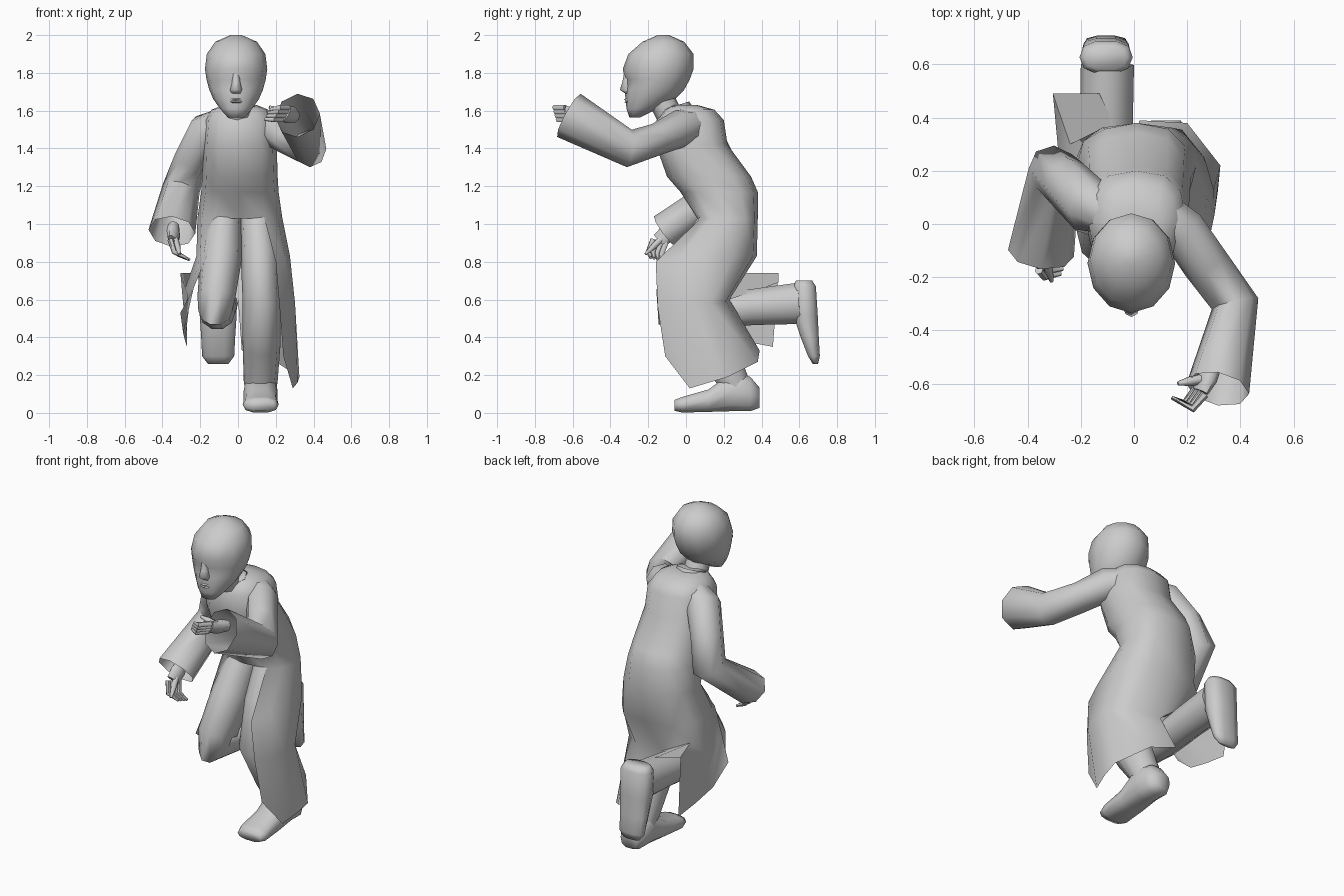
import bpy, bmesh, math
from mathutils import Vector as V

UP = (0, 0, 1)


def finish(name, bm, angle=60):
    bmesh.ops.recalc_face_normals(bm, faces=bm.faces)
    me = bpy.data.meshes.new(name)
    bm.to_mesh(me)
    bm.free()
    me.polygons.foreach_set("use_smooth", [True] * len(me.polygons))
    me.set_sharp_from_angle(angle=math.radians(angle))
    ob = bpy.data.objects.new(name, me)
    bpy.context.collection.objects.link(ob)
    return ob


def loft(name, stations, n=10, hint=(1, 0, 0), normal=None, caps=(True, True),
         tweak=None, angle=60, square=1.0):
    """Skin oval rings; station = x, y, z, radius along hint, other radius. square < 1 is boxier."""
    def bend(v):
        return math.copysign(abs(v) ** square, v) if abs(v) > 1e-6 else 0.0

    bm = bmesh.new()
    c = [V(s[:3]) for s in stations]
    rings = []
    for i, s in enumerate(stations):
        if normal:
            t = V(normal)
        else:
            t = V()
            if i > 0:
                t += (c[i] - c[i - 1]).normalized()
            if i < len(c) - 1:
                t += (c[i + 1] - c[i]).normalized()
            t.normalize()
        a = (V(hint) - t * V(hint).dot(t)).normalized()
        b = t.cross(a)
        rings.append([bm.verts.new(c[i] + a * s[3] * bend(math.cos(k * math.tau / n))
                                   + b * s[4] * bend(math.sin(k * math.tau / n))) for k in range(n)])
    for r, q in zip(rings, rings[1:]):
        for k in range(n):
            bm.faces.new((r[k], r[(k + 1) % n], q[(k + 1) % n], q[k]))
    for use, ring in zip(caps, (rings[0], rings[-1])):
        if use:
            bm.faces.new(ring)
    if tweak:
        tweak(rings, bm)
    return finish(name, bm, angle)


def stack(rows, x=0.0):
    """Rows of (z, y front, y back, half width) to level rings."""
    return [(x, (f + b) / 2, z, w, (b - f) / 2) for z, f, b, w in rows]


# Head with sunken eye sockets
def face(rings, bm):
    for k in (8, 10):
        rings[4][k].co.y += 0.03
        rings[3][k].co.y += 0.012
    rings[4][9].co.y += 0.008


loft("head", stack([(1.565, -0.30, -0.24, 0.045), (1.61, -0.315, -0.15, 0.085),
                    (1.66, -0.32, -0.06, 0.12), (1.71, -0.325, -0.01, 0.142),
                    (1.765, -0.33, 0.02, 0.157), (1.82, -0.335, 0.04, 0.165),
                    (1.90, -0.305, 0.04, 0.155), (1.965, -0.23, -0.01, 0.11),
                    (2.0, -0.15, -0.09, 0.03)], -0.01), 12, normal=UP, tweak=face, angle=80)
loft("nose", stack([(1.69, -0.32, -0.28, 0.03), (1.71, -0.35, -0.27, 0.032),
                    (1.75, -0.337, -0.27, 0.024), (1.80, -0.328, -0.28, 0.02)], -0.01),
     8, normal=UP, angle=80)
loft("lips", stack([(1.635, -0.31, -0.27, 0.02), (1.645, -0.325, -0.26, 0.038),
                    (1.652, -0.318, -0.26, 0.042), (1.66, -0.328, -0.26, 0.038),
                    (1.67, -0.315, -0.27, 0.02)], -0.01), 8, normal=UP)
loft("neck", [(0, -0.05, 1.50, 0.075, 0.07), (0, -0.13, 1.66, 0.07, 0.07)], 8)
loft("collar", [(0, -0.04, 1.56, 0.10, 0.10), (0, -0.06, 1.625, 0.09, 0.08)], 8, caps=(False, False))

# Coat skirt rows from front edge to back seam, hung on the body's last ring
LEFT = [
    [(0.20, -0.16, 0.80), (0.25, -0.04, 0.82), (0.275, 0.10, 0.83), (0.265, 0.25, 0.83),
     (0.18, 0.355, 0.83), (0, 0.375, 0.83)],
    [(0.22, -0.15, 0.56), (0.28, -0.07, 0.57), (0.302, 0.03, 0.58), (0.30, 0.13, 0.58),
     (0.20, 0.21, 0.59), (0, 0.23, 0.60)],
    [(0.24, -0.11, 0.30), (0.29, 0.02, 0.13), (0.315, 0.12, 0.16), (0.325, 0.22, 0.19),
     (0.20, 0.38, 0.27), (0.02, 0.39, 0.33)]]
RIGHT = [
    [(-0.17, -0.04, 0.82), (-0.20, 0.02, 0.83), (-0.22, 0.12, 0.83), (-0.22, 0.24, 0.83),
     (-0.15, 0.345, 0.83), (0, 0.375, 0.83)],
    [(-0.235, -0.02, 0.66), (-0.25, 0.04, 0.64), (-0.27, 0.13, 0.63), (-0.28, 0.22, 0.66),
     (-0.24, 0.30, 0.74), (0, 0.23, 0.60)],
    [(-0.305, 0.02, 0.53), (-0.29, 0.15, 0.42), (-0.28, 0.30, 0.38), (-0.27, 0.46, 0.35),
     (-0.305, 0.49, 0.74), (-0.13, 0.49, 0.69)]]


def skirt(rings, bm):
    hem = rings[-1]
    for rows, cols in ((LEFT, (10, 11, 0, 1, 2, 3)), (RIGHT, (8, 7, 6, 5, 4, 3))):
        prev = [hem[k] for k in cols]
        for row in rows:
            cur = [bm.verts.new(p) for p in row]
            for k in range(5):
                bm.faces.new((prev[k], prev[k + 1], cur[k + 1], cur[k]))
            prev = cur
    bmesh.ops.remove_doubles(bm, verts=bm.verts, dist=0.0005)


# Long coat: body with the split skirt
loft("coat", stack([(1.63, -0.07, 0.06, 0.09), (1.605, -0.12, 0.15, 0.15),
                    (1.55, -0.155, 0.20, 0.185), (1.42, -0.16, 0.22, 0.195),
                    (1.25, -0.10, 0.345, 0.20), (1.17, -0.03, 0.38, 0.205),
                    (1.03, 0.06, 0.38, 0.225)], 0.01), 12, normal=UP, caps=(True, False),
     tweak=skirt, angle=85, square=0.8)

# Trousers: standing left leg, raised right leg
loft("left_leg", [(0.10, 0.20, 1.05, 0.09, 0.11), (0.115, 0.09, 0.82, 0.10, 0.13),
                  (0.125, 0.02, 0.58, 0.10, 0.13), (0.125, 0.15, 0.36, 0.10, 0.12),
                  (0.12, 0.25, 0.17, 0.09, 0.085), (0.12, 0.27, 0.10, 0.08, 0.08)], 10)
loft("right_leg", [(-0.07, 0.20, 1.05, 0.09, 0.11), (-0.09, 0.07, 0.82, 0.11, 0.13),
                   (-0.115, -0.035, 0.61, 0.10, 0.135), (-0.12, -0.05, 0.54, 0.09, 0.125),
                   (-0.11, 0.12, 0.53, 0.095, 0.09), (-0.105, 0.35, 0.56, 0.10, 0.10),
                   (-0.10, 0.60, 0.58, 0.10, 0.115)], 10)

# Shoes
loft("left_shoe", [(0.12, 0.39, 0.08, 0.055, 0.055), (0.12, 0.34, 0.10, 0.085, 0.095),
                   (0.12, 0.25, 0.115, 0.09, 0.11), (0.12, 0.12, 0.065, 0.09, 0.062),
                   (0.12, -0.02, 0.043, 0.095, 0.043), (0.12, -0.06, 0.04, 0.08, 0.03)],
     10, normal=(0, 1, 0), angle=85, square=0.8)
loft("right_shoe", stack([(0.70, 0.58, 0.67, 0.08), (0.67, 0.565, 0.69, 0.10),
                          (0.52, 0.565, 0.70, 0.098), (0.40, 0.605, 0.705, 0.09),
                          (0.30, 0.645, 0.71, 0.085), (0.26, 0.67, 0.70, 0.055)], -0.105),
     10, normal=UP, angle=85, square=0.8)

# Wide sleeves, open at the cuffs
loft("left_sleeve", [(0.08, 0.06, 1.53, 0.08, 0.08), (0.18, -0.02, 1.51, 0.09, 0.10),
                     (0.27, -0.15, 1.45, 0.09, 0.085), (0.38, -0.30, 1.40, 0.09, 0.10),
                     (0.315, -0.62, 1.575, 0.12, 0.13)], 8, caps=(True, False))
loft("right_sleeve", [(-0.10, 0.04, 1.53, 0.08, 0.08), (-0.17, 0.07, 1.49, 0.10, 0.11),
                      (-0.25, 0.15, 1.34, 0.09, 0.105), (-0.30, 0.20, 1.19, 0.10, 0.10),
                      (-0.35, -0.11, 0.96, 0.125, 0.10)], 8, caps=(True, False))


# Hands: palm, four curled fingers and a thumb
def hand(side, wrist, palm, spread, mid, tip, thumb):
    w, p, s, m, e, t = (V(q) for q in (wrist, palm, spread, mid, tip, thumb))
    loft(side + "_palm", [(*w, 0.035, 0.03), (*((w + p) / 2), 0.05, 0.034), (*p, 0.047, 0.022)],
         8, hint=spread)
    for i in range(4):
        o = s * (i - 1.5) * 0.025
        loft(f"{side}_finger_{i + 1}", [(*(p + o), 0.016, 0.016), (*(m + o), 0.015, 0.015),
                                        (*(e + o * 0.8), 0.008, 0.008)], 6, hint=spread)
    k = w.lerp(p, 0.5)
    loft(side + "_thumb", [(*k, 0.02, 0.02), (*k.lerp(t, 0.6), 0.018, 0.018), (*t, 0.008, 0.008)],
         6, hint=spread)


hand("left", (0.30, -0.53, 1.57), (0.25, -0.63, 1.585), (0.45, -0.25, 0.85),
     (0.205, -0.685, 1.585), (0.155, -0.66, 1.58), (0.165, -0.60, 1.62))
hand("right", (-0.34, -0.06, 0.99), (-0.345, -0.14, 0.91), (0.35, 0.9, -0.2),
     (-0.325, -0.165, 0.845), (-0.265, -0.16, 0.815), (-0.31, -0.215, 0.84))
